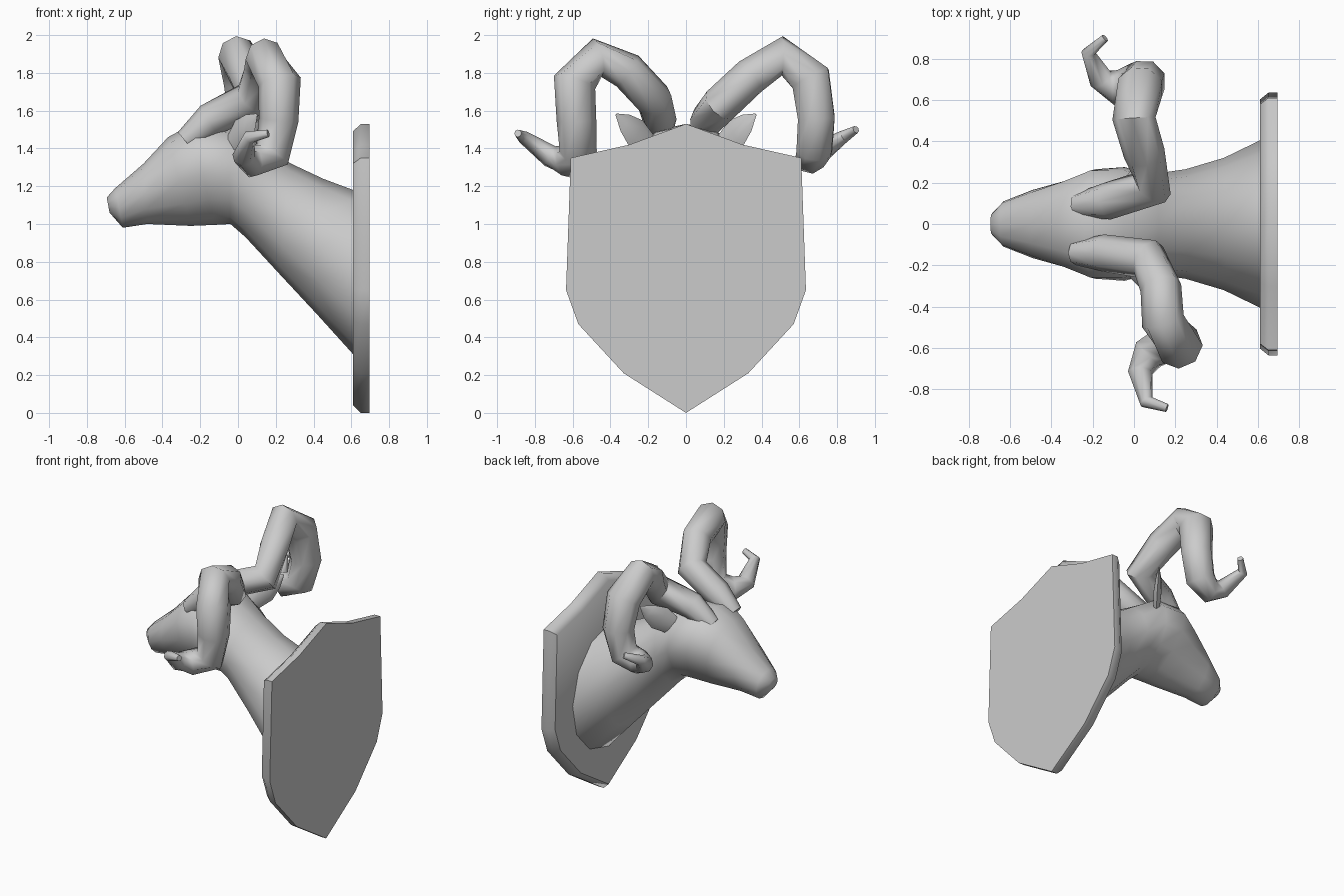
import bpy, bmesh, math
from mathutils import Vector

if "Cube" in bpy.data.objects:
    bpy.data.objects.remove(bpy.data.objects["Cube"])


def loft(name, rings, angle=40):
    """Skin a list of equal-length vertex rings, capped at both ends."""
    bm = bmesh.new()
    loops = [[bm.verts.new(p) for p in ring] for ring in rings]
    n = len(loops[0])
    for a, b in zip(loops, loops[1:]):
        for i in range(n):
            j = (i + 1) % n
            bm.faces.new((a[i], a[j], b[j], b[i]))
    bm.faces.new(loops[0][::-1])
    bm.faces.new(loops[-1])
    bmesh.ops.recalc_face_normals(bm, faces=bm.faces)
    mesh = bpy.data.meshes.new(name)
    bm.to_mesh(mesh)
    bm.free()
    ob = bpy.data.objects.new(name, mesh)
    bpy.context.collection.objects.link(ob)
    bpy.ops.object.select_all(action='DESELECT')
    ob.select_set(True)
    bpy.context.view_layer.objects.active = ob
    bpy.ops.object.shade_smooth_by_angle(angle=math.radians(angle))
    return ob


def tube(name, path, radii, sides=8):
    """Tapered tube along a bent path."""
    pts = [Vector(p) for p in path]
    rings, side = [], Vector((0, 0, 1))
    for i, p in enumerate(pts):
        t = (pts[min(i + 1, len(pts) - 1)] - pts[max(i - 1, 0)]).normalized()
        side = (side - t * side.dot(t)).normalized()
        other = t.cross(side)
        angles = [2 * math.pi * k / sides for k in range(sides)]
        rings.append([p + radii[i] * (side * math.cos(a) + other * math.sin(a))
                      for a in angles])
    return loft(name, rings, 60)


# Head and neck: top x, top z, bottom x, bottom z, half width, upper bulge
sections = [
    (-0.695, 1.14, -0.68, 1.06, 0.05, 0),
    (-0.65, 1.19, -0.61, 0.98, 0.11, 0.1),
    (-0.50, 1.32, -0.48, 1.00, 0.165, 0.15),
    (-0.37, 1.46, -0.25, 0.99, 0.215, 0.22),
    (-0.24, 1.53, -0.13, 0.995, 0.265, 0.25),
    (-0.05, 1.52, -0.04, 1.00, 0.275, 0.18),
    (0.12, 1.42, 0.04, 0.93, 0.24, 0.05),
    (0.28, 1.32, 0.22, 0.735, 0.265, 0),
    (0.45, 1.24, 0.42, 0.52, 0.32, 0),
    (0.61, 1.18, 0.61, 0.31, 0.405, -0.06),
    (0.69, 1.18, 0.69, 0.30, 0.39, -0.06),
]
rings = []
for tx, tz, bx, bz, w, k in sections:
    ring = []
    for i in range(12):
        c, s = math.cos(i * math.pi / 6), math.sin(i * math.pi / 6)
        u = (1 + c) / 2
        ring.append((bx + (tx - bx) * u, w * s * (1 + k * c), bz + (tz - bz) * u))
    rings.append(ring)
loft("head_and_neck", rings, 60)

# Wall shield with a chamfered front edge
half = [(0.30, 1.42), (0.61, 1.35), (0.635, 0.65), (0.57, 0.47), (0.33, 0.21)]
outline = [(0, 1.53)] + half + [(0, 0)] + [(-y, z) for y, z in reversed(half)]
loft("shield", [[(x, y * f, 0.76 + (z - 0.76) * f) for y, z in outline]
                for x, f in ((0.61, 0.95), (0.65, 1), (0.695, 1))], 50)

# Curled horns rooted in the brow, slightly twisted relative to each other
radii = [0.06, 0.09, 0.10, 0.10, 0.105, 0.115, 0.105, 0.10, 0.085, 0.06, 0.035, 0.02]
tube("horn_near", [(-0.28, -0.14, 1.44), (-0.15, -0.14, 1.55), (0.07, -0.17, 1.66),
                   (0.13, -0.31, 1.81), (0.14, -0.47, 1.88), (0.22, -0.59, 1.75),
                   (0.215, -0.58, 1.55), (0.18, -0.57, 1.37), (0.07, -0.63, 1.33),
                   (0.03, -0.72, 1.36), (0.06, -0.86, 1.46), (0.16, -0.89, 1.48)], radii)
tube("horn_far", [(-0.27, 0.09, 1.44), (-0.13, 0.11, 1.55), (0.09, 0.18, 1.63),
                  (0.05, 0.34, 1.78), (0.00, 0.51, 1.89), (0.03, 0.66, 1.77),
                  (0.05, 0.69, 1.56), (0.01, 0.68, 1.39), (-0.09, 0.66, 1.35),
                  (-0.16, 0.70, 1.37), (-0.22, 0.83, 1.46), (-0.14, 0.90, 1.50)], radii)

# Leaf-shaped ears
for name, s in (("ear_near", -1), ("ear_far", 1)):
    start, tip = Vector((-0.04, s * 0.18, 1.40)), Vector((0.10, s * 0.37, 1.58))
    axis = (tip - start).normalized()
    thin = Vector((1, -s, 0))
    thin = (thin - axis * thin.dot(axis)).normalized()
    wide = axis.cross(thin).normalized()
    rings = []
    for t, w in ((0, 0.06), (0.45, 0.085), (0.75, 0.055), (1, 0.006)):
        c = start.lerp(tip, t)
        rings.append([c + wide * w * math.cos(a * math.pi / 3)
                      + thin * w * 0.35 * math.sin(a * math.pi / 3) for a in range(6)])
    loft(name, rings, 50)
